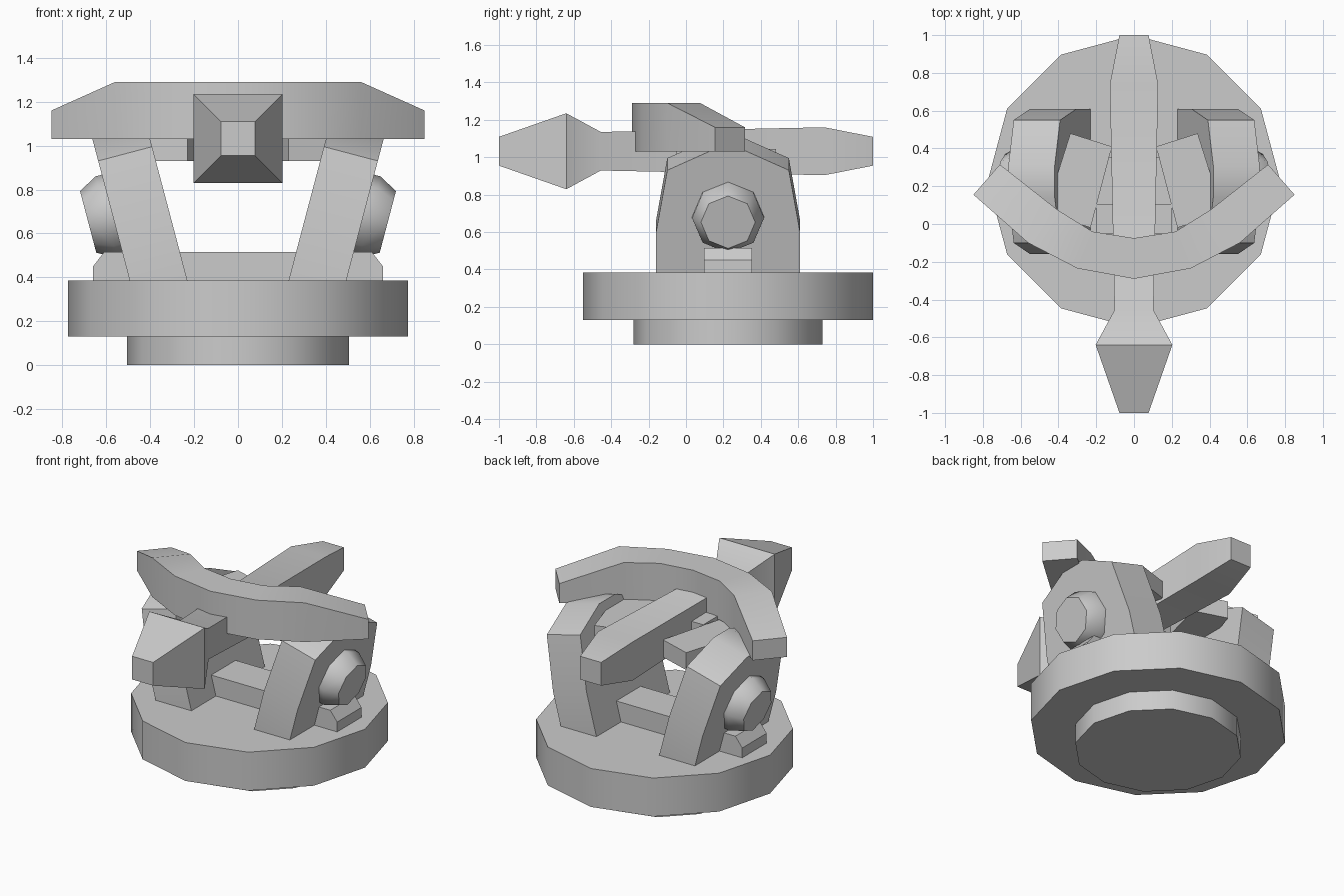
import bpy, bmesh
from math import sin, cos, tau, atan, radians
from mathutils import Vector

if "Cube" in bpy.data.objects:
    bpy.data.objects.remove(bpy.data.objects["Cube"])

CY = 0.225                      # turret axis
A = atan(0.264)                 # outward lean of the side arms
UP = Vector((sin(A), 0, cos(A)))
OUT = Vector((cos(A), 0, -sin(A)))


def loft(name, rings, angle=35):
    """Skin a list of equal-length point rings and cap both ends."""
    bm = bmesh.new()
    rows = [[bm.verts.new(p) for p in r] for r in rings]
    n = len(rows[0])
    for a, b in zip(rows, rows[1:]):
        for i in range(n):
            j = (i + 1) % n
            bm.faces.new((a[i], a[j], b[j], b[i]))
    bm.faces.new(rows[0])
    bm.faces.new(rows[-1])
    bmesh.ops.recalc_face_normals(bm, faces=bm.faces)
    me = bpy.data.meshes.new(name)
    bm.to_mesh(me)
    bm.free()
    ob = bpy.data.objects.new(name, me)
    bpy.context.collection.objects.link(ob)
    bpy.ops.object.select_all(action='DESELECT')
    ob.select_set(True)
    bpy.context.view_layer.objects.active = ob
    bpy.ops.object.shade_smooth_by_angle(angle=radians(angle))
    return ob


def pair(name, rings, angle=35):
    """Right-hand part and its mirror image."""
    loft("right_" + name, rings, angle)
    loft("left_" + name, [[(-p[0], p[1], p[2]) for p in r] for r in rings], angle)


def disc(r, z):
    return [(r * cos(tau * i / 12), CY + r * sin(tau * i / 12), z) for i in range(12)]


# Stepped twelve-sided base
loft("base_foot", [disc(0.505, 0), disc(0.505, 0.14)])
loft("base_disc", [disc(0.775, 0.13), disc(0.775, 0.385)])

# Cross beam between the arms, with chamfered ends
beam = [(-0.66, 0.37), (0.66, 0.37), (0.66, 0.45), (0.61, 0.515), (-0.61, 0.515), (-0.66, 0.45)]
loft("cross_beam", [[(x, y, z) for x, z in beam] for y in (0.097, 0.353)])

# Leaning side arms: half profile (offset from axis, distance up the lean)
half = [(0.385, -0.1), (0.385, 0.22), (0.325, 0.564), (0.085, 0.675)]
profile = [(CY + d, s) for d, s in half] + [(CY - d, s) for d, s in reversed(half)]
foot = Vector((0.493, 0, 0.385))
pair("arm", [[foot + UP * s + OUT * t + Vector((0, y, 0)) for y, s in profile]
             for t in (-0.254, 0)])

# Octagonal pivot bolts on the outside of the arms
hub = foot + UP * 0.307 + Vector((0, CY, 0))
pair("pivot_bolt", [[hub + OUT * t + r * (UP * cos(tau * i / 8) + Vector((0, sin(tau * i / 8), 0)))
                     for i in range(8)] for t, r in ((-0.05, 0.192), (0.03, 0.192), (0.115, 0.145))], 50)

# Angled blocks joining the arms to the bow, and the collar under the bolt
plan = [(0.117, 0.41), (0.337, 0.48), (0.47, 0.06), (0.23, -0.02)]
pair("bow_block", [[(x, y, z) for x, y in plan] for z in (0.93, 1.045)])
collar = [(-0.2, -0.05), (0.2, -0.05), (0.2, 0.105), (-0.2, 0.105)]
loft("collar", [[(x, y, z) for x, y in collar] for z in (0.935, 1.05)])

# Bow: front x, y, back x, y, top height of each section
sections = [(0, -0.29, 0, -0.075, 1.29), (0.3, -0.235, 0.22, -0.04, 1.29),
            (0.56, -0.1, 0.405, 0.075, 1.29), (0.85, 0.155, 0.71, 0.315, 1.16)]
full = [(-a, b, -c, d, t) for a, b, c, d, t in reversed(sections[1:])] + sections
loft("bow", [[(a, b, 1.03), (a, b, t), (c, d, t), (c, d, 1.03)] for a, b, c, d, t in full])

# Square bolt with a flared head and tail
stations = [(-1, 0.077), (-0.64, 0.203), (-0.455, 0.103), (0.74, 0.128), (1, 0.077)]
loft("bolt", [[(sx * h, y, 1.032 + sz * h) for sx, sz in ((-1, -1), (1, -1), (1, 1), (-1, 1))]
              for y, h in stations])
